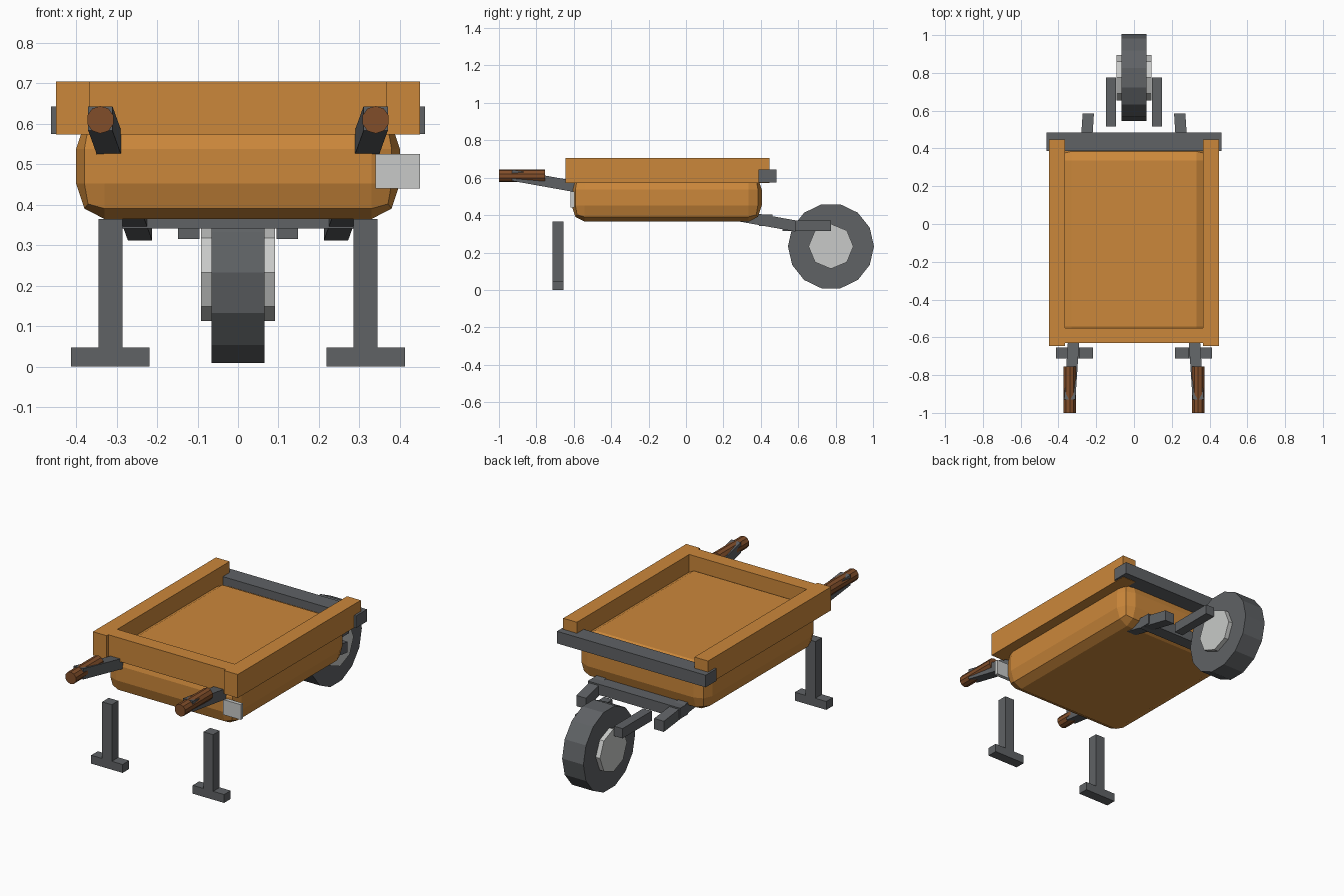
import bpy, bmesh, math
from mathutils import Matrix, Vector

cube = bpy.data.objects.get("Cube")
if cube:
    bpy.data.objects.remove(cube, do_unlink=True)


def material(name, rgb):
    m = bpy.data.materials.new(name)
    m.use_nodes = True
    m.diffuse_color = (*rgb, 1)
    m.node_tree.nodes["Principled BSDF"].inputs["Base Color"].default_value = (*rgb, 1)
    return m


ORANGE = material("orange_paint", (0.60, 0.245, 0.043))
GREY = material("dark_grey", (0.115, 0.122, 0.13))
LIGHT = material("light_grey", (0.58, 0.59, 0.58))
BROWN = material("brown_wood", (0.22, 0.076, 0.023))


def finish(name, bm, mat):
    bmesh.ops.recalc_face_normals(bm, faces=bm.faces)
    mesh = bpy.data.meshes.new(name)
    bm.to_mesh(mesh)
    bm.free()
    mesh.materials.append(mat)
    obj = bpy.data.objects.new(name, mesh)
    bpy.context.collection.objects.link(obj)
    return obj


def box(name, mat, x, y, z, bevel=0):
    """Box from (min, max) ranges; the bevel is stretched in height."""
    bm = bmesh.new()
    bmesh.ops.create_cube(bm, size=1)
    stretch = 1.25 if bevel else 1
    size = Vector((x[1] - x[0], y[1] - y[0], (z[1] - z[0]) / stretch))
    bmesh.ops.scale(bm, vec=size, verts=bm.verts)
    if bevel:
        bmesh.ops.bevel(bm, geom=bm.edges[:], offset=bevel, segments=2,
                        profile=0.5, affect='EDGES')
    bmesh.ops.scale(bm, vec=(1, 1, stretch), verts=bm.verts)
    bmesh.ops.translate(bm, vec=(sum(x) / 2, sum(y) / 2, sum(z) / 2), verts=bm.verts)
    return finish(name, bm, mat)


def cylinder(name, mat, sides, radius, depth, center, turn):
    bm = bmesh.new()
    bmesh.ops.create_cone(bm, cap_ends=True, segments=sides, radius1=radius,
                          radius2=radius, depth=depth)
    bm.transform(Matrix.Translation(center) @ turn)
    return finish(name, bm, mat)


def beam(name, mat, start, end, width, height):
    """Straight beam with upright ends."""
    bm = bmesh.new()
    bmesh.ops.create_cube(bm, size=1)
    for v in bm.verts:
        c = Vector(start if v.co.y < 0 else end)
        v.co = c + Vector((v.co.x * width, 0, v.co.z * height))
    return finish(name, bm, mat)


def sided(s, low, high):
    return tuple(sorted((s * low, s * high)))


# Tray with rim boards
box("tray", ORANGE, (-0.40, 0.40), (-0.612, 0.405), (0.365, 0.625), 0.07)
box("front_rim", ORANGE, (-0.365, 0.365), (-0.63, -0.55), (0.573, 0.705))
box("rear_crossbar", GREY, (-0.462, 0.462), (0.387, 0.485), (0.575, 0.643))
box("side_plate", LIGHT, (0.34, 0.45), (-0.618, -0.597), (0.44, 0.525))

# Mirrored parts
for s, side in ((1, "left"), (-1, "right")):
    box(side + "_rim", ORANGE, sided(s, 0.365, 0.45), (-0.645, 0.447), (0.573, 0.705))
    box(side + "_leg", GREY, sided(s, 0.285, 0.345), (-0.713, -0.655), (0.047, 0.365))
    box(side + "_foot", GREY, sided(s, 0.218, 0.413), (-0.713, -0.655), (0, 0.047))
    box(side + "_fork", GREY, sided(s, 0.095, 0.148), (0.515, 0.775), (0.315, 0.37))
    beam(side + "_beam", GREY, (s * 0.34, -0.93, 0.613), (s * 0.242, 0.585, 0.342),
         0.06, 0.06)
    cylinder(side + "_grip", BROWN, 10, 0.034, 0.245, (s * 0.34, -0.8775, 0.61),
             Matrix.Rotation(math.pi / 2, 4, 'X'))

# Wheel and its mount
box("wheel_mount", GREY, (-0.287, 0.287), (0.39, 0.462), (0.342, 0.402))
axle = Matrix.Rotation(math.pi / 2, 4, 'Y')
cylinder("tyre", GREY, 14, 0.23, 0.132, (0, 0.775, 0.233), axle)
cylinder("hub", LIGHT, 8, 0.12, 0.184, (0, 0.775, 0.233), axle)
